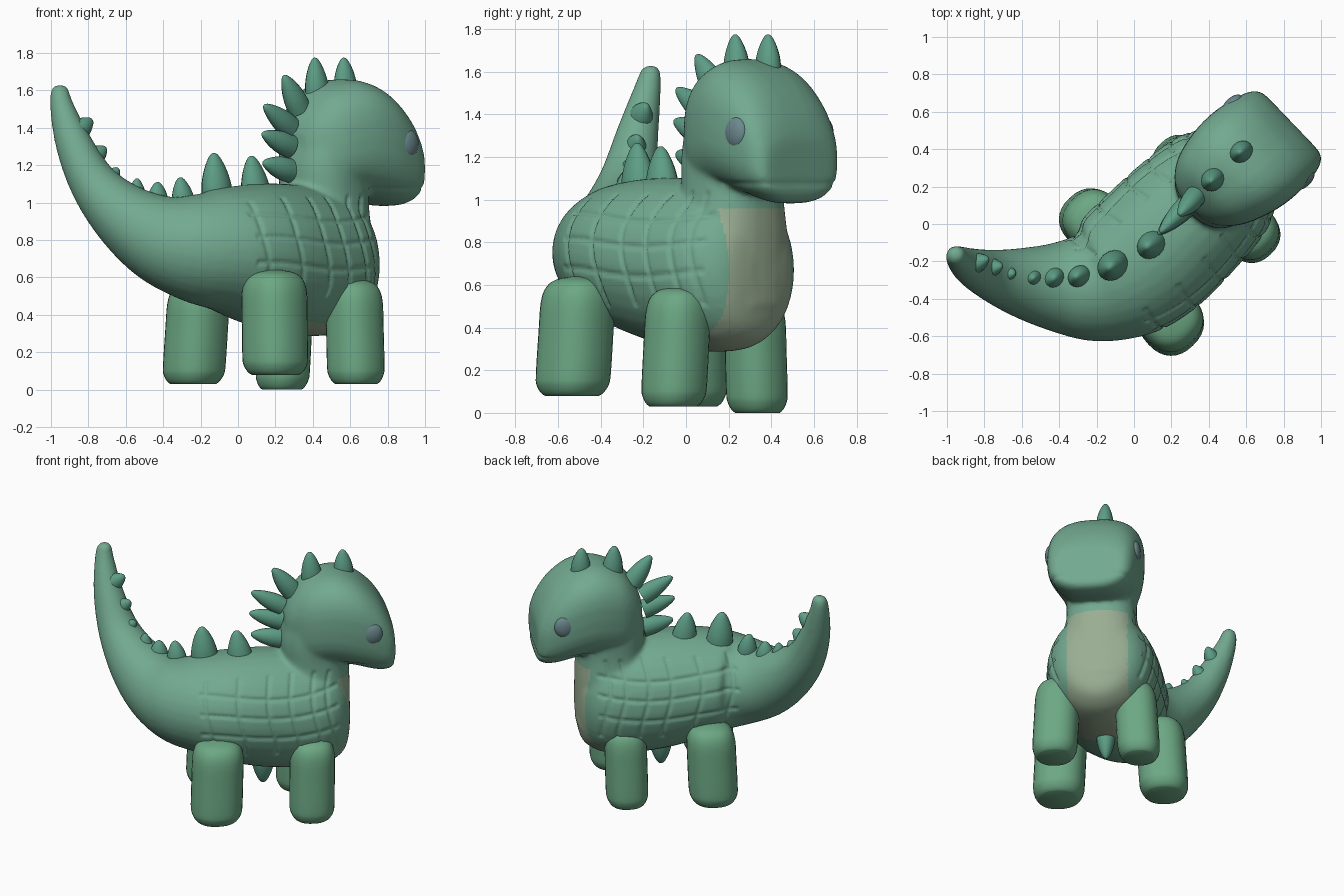
import bpy, bmesh, math
from mathutils import Vector

if "Cube" in bpy.data.objects:
    bpy.data.objects.remove(bpy.data.objects["Cube"])

# The animal faces diagonally: local frame = forward, sideways, up
FWD = Vector((0.722, 0.692, 0))
SIDE = Vector((-0.692, 0.722, 0))
UP = Vector((0, 0, 1))
MID = -0.17                      # sideways offset of the symmetry plane


def at(f, s, z):
    return FWD * f + SIDE * s + UP * z


def material(name, rgb):
    m = bpy.data.materials.new(name)
    m.diffuse_color = (*rgb, 1)
    m.use_nodes = True
    m.node_tree.nodes["Principled BSDF"].inputs["Base Color"].default_value = m.diffuse_color
    return m


GREEN = material("green", (0.17, 0.40, 0.28))
DARK = material("dark_green", (0.11, 0.34, 0.24))
LEG = material("leg_green", (0.15, 0.39, 0.23))
CREAM = material("cream", (0.32, 0.42, 0.29))
GREY = material("eye_grey", (0.15, 0.25, 0.27))


def resample(rows, n):
    """Catmull-Rom through rows of numbers."""
    out = []
    for i in range(len(rows) - 1):
        a, b, c, d = rows[max(i - 1, 0)], rows[i], rows[i + 1], rows[min(i + 2, len(rows) - 1)]
        for k in range(n):
            t = k / n
            out.append([0.5 * (2 * q + (r - p) * t + (2 * p - 5 * q + 4 * r - w) * t * t
                               + (3 * q - p - 3 * r + w) * t ** 3) for p, q, r, w in zip(a, b, c, d)])
    return out + [list(rows[-1])]


def loft(bm, rows, power=2.0, frame=None, sub=4, sides=32):
    """Skin superellipse rings (x, y, z, half width, half height)."""
    rows = resample(rows, sub)
    rings = []
    for i, (x, y, z, w, h) in enumerate(rows):
        if frame:
            lat, up = frame
        else:
            t = Vector(rows[min(i + 1, len(rows) - 1)][:3]) - Vector(rows[max(i - 1, 0)][:3])
            lat = t.cross(UP).normalized()
            up = lat.cross(t).normalized()
        w, h = max(w, 0.004), max(h, 0.004)
        ring = []
        for k in range(sides):
            a = 2 * math.pi * k / sides
            c, s = math.cos(a), math.sin(a)
            ring.append(bm.verts.new(Vector((x, y, z))
                                     + lat * w * math.copysign(abs(c) ** (2 / power), c)
                                     + up * h * math.copysign(abs(s) ** (2 / power), s)))
        rings.append(ring)
    for r0, r1 in zip(rings, rings[1:]):
        for k in range(sides):
            j = (k + 1) % sides
            bm.faces.new((r0[k], r0[j], r1[j], r1[k]))
    bm.faces.new(rings[0][::-1])
    bm.faces.new(rings[-1])


def finish(name, bm, mat, angle=50):
    bmesh.ops.recalc_face_normals(bm, faces=bm.faces[:])
    me = bpy.data.meshes.new(name)
    bm.to_mesh(me)
    bm.free()
    ob = bpy.data.objects.new(name, me)
    bpy.context.collection.objects.link(ob)
    me.materials.append(mat)
    bpy.ops.object.select_all(action='DESELECT')
    ob.select_set(True)
    bpy.context.view_layer.objects.active = ob
    bpy.ops.object.shade_smooth_by_angle(angle=math.radians(angle))
    return ob


# Torso and curled tail, chest first
body = bmesh.new()
torso = [(f, z, w, h) for f, z, w, h in (
    (0.705, 0.67, 0.08, 0.12), (0.675, 0.67, 0.21, 0.27), (0.59, 0.67, 0.30, 0.355),
    (0.45, 0.675, 0.355, 0.39), (0.20, 0.70, 0.38, 0.40), (-0.05, 0.73, 0.385, 0.375))]
rows = [(*at(f, MID, z), w, h) for f, z, w, h in torso]
rows += [(-0.075, -0.265, 0.75, 0.365, 0.335), (-0.23, -0.33, 0.76, 0.305, 0.295),
         (-0.42, -0.335, 0.81, 0.24, 0.24), (-0.61, -0.31, 0.93, 0.185, 0.18),
         (-0.77, -0.27, 1.10, 0.135, 0.13), (-0.88, -0.225, 1.32, 0.098, 0.098),
         (-0.943, -0.18, 1.52, 0.064, 0.064), (-0.953, -0.165, 1.605, 0.048, 0.046),
         (-0.955, -0.163, 1.63, 0.02, 0.02)]
loft(body, rows)

# Neck column, with the chest carried straight down
loft(body, [(*at(f, MID + 0.01, z), w, d) for f, z, w, d in (
    (0.455, 0.50, 0.28, 0.25), (0.46, 0.80, 0.27, 0.25), (0.477, 0.95, 0.24, 0.23),
    (0.482, 1.05, 0.23, 0.222), (0.48, 1.2, 0.23, 0.222), (0.5, 1.4, 0.225, 0.2))],
    2.4, (SIDE, FWD))

# Head, blunt boxy snout, turned slightly to its right
loft(body, [(*at(f, MID + 0.065 * (0.65 - f), (lo + hi) / 2), w, (hi - lo) / 2) for f, lo, hi, w in (
    (0.28, 1.15, 1.38, 0.09), (0.32, 1.10, 1.48, 0.17), (0.42, 1.05, 1.60, 0.25),
    (0.58, 1.05, 1.66, 0.30), (0.73, 1.02, 1.63, 0.312), (0.86, 0.985, 1.53, 0.295),
    (0.94, 0.985, 1.41, 0.27), (0.978, 1.01, 1.31, 0.23), (0.985, 1.06, 1.25, 0.16))],
    2.7, (SIDE, UP))

# Fuse body, neck and head into one soft skin
rough = finish("body", body, GREEN)
remesh = rough.modifiers.new("fuse", 'REMESH')
remesh.mode = 'VOXEL'
remesh.voxel_size = 0.014
smooth = rough.modifiers.new("soften", 'SMOOTH')
smooth.iterations = 12
smooth.factor = 0.5
deps = bpy.context.evaluated_depsgraph_get()
skin = bpy.data.meshes.new_from_object(rough.evaluated_get(deps))
rough.modifiers.clear()
rough.data = skin
skin.materials.clear()
skin.materials.append(GREEN)
skin.materials.append(CREAM)
skin.shade_smooth()


# Plate grooves on the flanks and a mouth line
def groove(d, width=0.011):
    return math.exp(-(d / width) ** 2)


moves = []
for v in skin.vertices:
    f, s, z = v.co.dot(FWD), v.co.dot(SIDE) - MID, v.co.z
    depth = 0
    if -0.32 < f < 0.6 and abs(s) > 0.2 and 0.5 < z < 1.03:
        depth = max(groove(f + 0.03 * math.sin(9 * z) - g) for g in (-0.26, -0.05, 0.15, 0.3, 0.45, 0.55))
        depth = max(depth, max(groove(z + 0.02 * math.sin(6 * f) - g) for g in (0.66, 0.8, 0.92)))
    elif f > 0.62 and 1.0 < z < 1.15:
        depth = 0.5 * groove(z - 1.075)
    moves.append(v.normal * (-0.011 * depth))
for v, m in zip(skin.vertices, moves):
    v.co += m

# Pale chest and belly
for p in skin.polygons:
    f, s, z = p.center.dot(FWD), p.center.dot(SIDE) - MID, p.center.z
    if abs(s) < 0.2 and ((f > 0.52 and z < 0.96) or (f > 0.1 and z < 0.5)):
        p.material_index = 1

# Four stout legs: foot x, y, z, shoulder top, radius
for name, x, y, z0, z1, r in (
        ("back_right_leg", 0.20, -0.535, 0.08, 0.64, 0.168),
        ("back_left_leg", -0.24, 0.025, 0.03, 0.58, 0.16),
        ("front_right_leg", 0.632, -0.06, 0.03, 0.59, 0.147),
        ("front_left_leg", 0.235, 0.335, 0.0, 0.55, 0.138)):
    bm = bmesh.new()
    lean = SIDE * (0.03 if "right" in name else -0.03) + FWD * (0.02 if "back" in name else 0.01)
    prof = ((0, 0.72), (0.015, 0.84), (0.05, 0.96), (0.1, 1), (0.3, 1), (z1 - z0 - 0.12, 0.99),
            (z1 - z0 - 0.05, 0.87), (z1 - z0 - 0.015, 0.62), (z1 - z0, 0.2))
    loft(bm, [(*(Vector((x, y, z0 + h)) + lean * h / (z1 - z0)), r * k, r * k) for h, k in prof],
         2.3, (SIDE, FWD), 3)
    finish(name, bm, LEG)


# Blunt spikes from base to tip
def spike(name, base, tip, r):
    b, t = Vector(base), Vector(tip)
    ax = (t - b).normalized()
    lat = ax.cross(SIDE).normalized()
    bm = bmesh.new()
    loft(bm, [(*b.lerp(t, k), r * q, r * q * 0.85) for k, q in (
        (0, 1), (0.3, 0.96), (0.6, 0.76), (0.85, 0.46), (0.97, 0.22), (1, 0.06))],
        2, (lat, ax.cross(lat)), 3, 16)
    finish(name, bm, DARK)


for i, (base, tip, r) in enumerate((
        ((0.575, 0.385, 1.60), (0.565, 0.385, 1.775), 0.066),
        ((0.425, 0.24, 1.57), (0.41, 0.23, 1.775), 0.07),
        ((0.33, 0.15, 1.50), (0.245, 0.05, 1.68), 0.068),
        ((0.28, 0.10, 1.40), (0.14, -0.045, 1.52), 0.064),
        ((0.28, 0.09, 1.30), (0.13, -0.055, 1.37), 0.064),
        ((0.28, 0.09, 1.17), (0.135, -0.045, 1.215), 0.066),
        ((0.10, -0.11, 1.02), (0.07, -0.12, 1.25), 0.085),
        ((-0.11, -0.22, 1.02), (-0.13, -0.23, 1.265), 0.09),
        ((-0.29, -0.28, 0.99), (-0.31, -0.28, 1.135), 0.065),
        ((-0.43, -0.29, 0.99), (-0.43, -0.29, 1.11), 0.062),
        ((-0.54, -0.29, 0.99), (-0.54, -0.29, 1.13), 0.056),
        ((-0.72, -0.27, 1.08), (-0.64, -0.265, 1.185), 0.062),
        ((-0.80, -0.24, 1.22), (-0.705, -0.225, 1.295), 0.064),
        ((-0.87, -0.22, 1.37), (-0.78, -0.185, 1.445), 0.064))):
    spike(f"back_spike_{i + 1}", base, tip, r)
spike("belly_spike", at(0.14, MID, 0.36), at(0.14, MID, 0.16), 0.075)

# Eyes on both cheeks
for name, sign in (("right_eye", -1), ("left_eye", 1)):
    bm = bmesh.new()
    bmesh.ops.create_uvsphere(bm, u_segments=24, v_segments=16, radius=1)
    for v in bm.verts:
        c = v.co.copy()
        v.co = at(0.82 + 0.068 * c.x, MID - 0.011 + sign * 0.28 + 0.035 * c.y, 1.315 + 0.075 * c.z)
    finish(name, bm, GREY)
